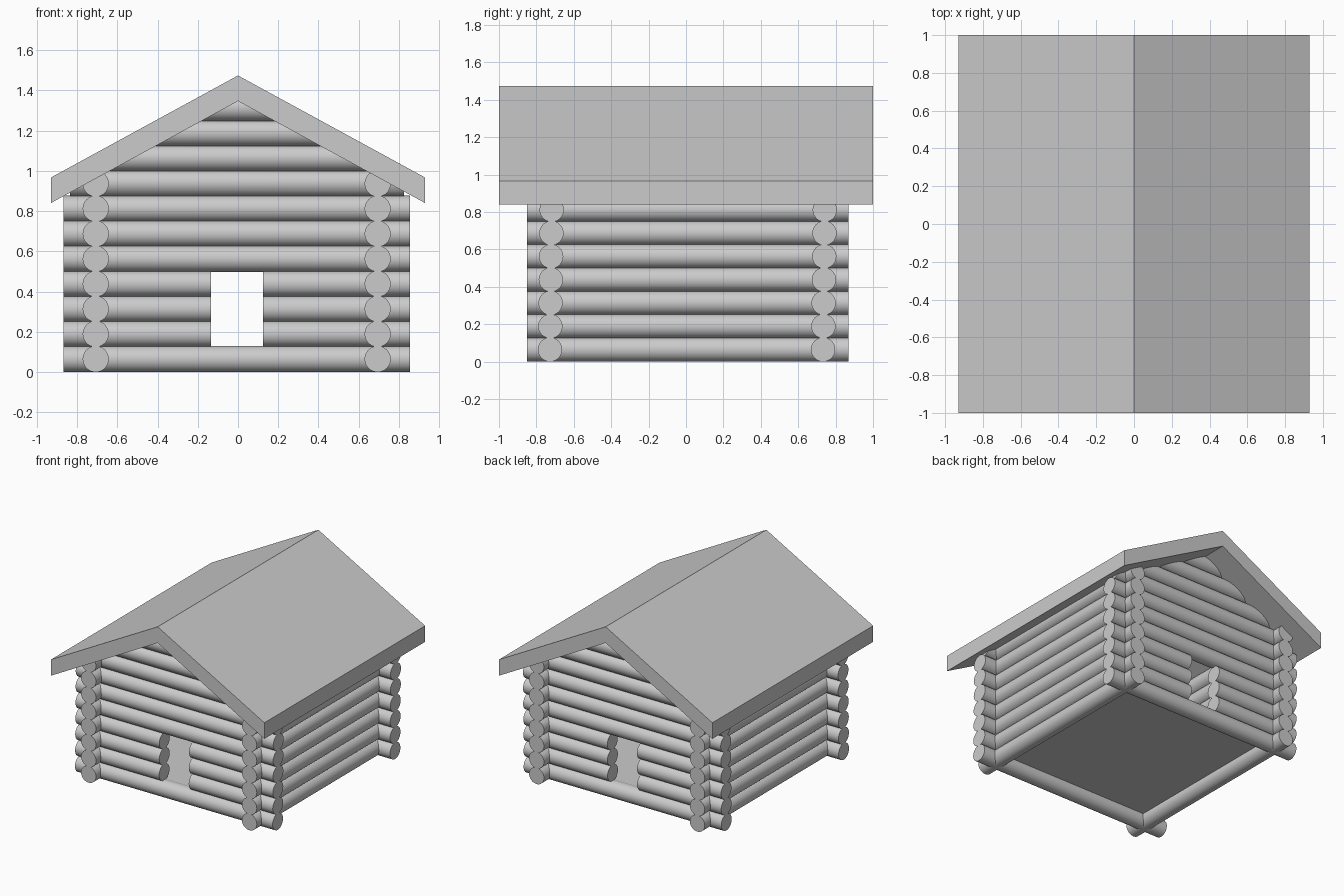
import bpy, bmesh, math
from mathutils import Vector, Matrix

if "Cube" in bpy.data.objects:
    bpy.data.objects.remove(bpy.data.objects["Cube"])

R, STEP = 0.065, 0.1245           # log radius and row spacing
APEX, EAVE, HALF, THICK = 1.347, 0.84, 0.93, 0.127
SLOPE = (APEX - EAVE) / HALF


def make_object(name, bm, smooth=False):
    bmesh.ops.recalc_face_normals(bm, faces=bm.faces)
    me = bpy.data.meshes.new(name)
    bm.to_mesh(me)
    bm.free()
    ob = bpy.data.objects.new(name, me)
    bpy.context.collection.objects.link(ob)
    if smooth:
        bpy.ops.object.select_all(action='DESELECT')
        ob.select_set(True)
        bpy.context.view_layer.objects.active = ob
        bpy.ops.object.shade_smooth_by_angle(angle=math.radians(35))
    return ob


def log(name, axis, a, b, other, z):
    """Log running from a to b on the given axis, trimmed under the roof."""
    bm = bmesh.new()
    if axis == 'X':
        m = Matrix.Translation(((a + b) / 2, other, z)) @ Matrix.Rotation(math.pi / 2, 4, 'Y')
    else:
        m = Matrix.Translation((other, (a + b) / 2, z)) @ Matrix.Rotation(math.pi / 2, 4, 'X')
    bmesh.ops.create_cone(bm, cap_ends=True, segments=32, radius1=R, radius2=R,
                          depth=b - a, matrix=m)
    for s in (-1, 1):
        cut = bmesh.ops.bisect_plane(bm, geom=bm.verts[:] + bm.edges[:] + bm.faces[:],
                                     plane_co=Vector((0, 0, APEX + 0.005)),
                                     plane_no=Vector((s * SLOPE, 0, 1)), clear_outer=True)
        edges = [e for e in cut['geom_cut'] if isinstance(e, bmesh.types.BMEdge)]
        if edges:
            bmesh.ops.holes_fill(bm, edges=edges)
    make_object(name, bm, smooth=True)


# Front and back walls, with doorways and gable rows
for wall, y in (("front", -0.727), ("back", 0.733)):
    for i in range(11):
        z, yy = R + STEP * i, y + 0.0015 * i
        spans = [(-0.866, 0.856)]
        if 1 <= i <= 3:
            spans = [(-0.866, -0.134), (0.124, 0.856)]
        elif i == 7:
            spans = [(-0.835, 0.825)]
        for a, b in spans:
            log(wall + "_log", 'X', a, b, yy, z)

# Side walls
for wall, x in (("left", -0.707), ("right", 0.694)):
    for i in range(8):
        log(wall + "_log", 'Y', -0.85, 0.869, x, R + STEP * i)

# Floor
bm = bmesh.new()
bmesh.ops.create_cube(bm, size=1, matrix=Matrix.Translation((-0.006, 0.003, 0.105))
                      @ Matrix.Diagonal((1.4, 1.46, 0.04, 1)))
make_object("floor", bm)

# Roof: chevron profile extruded front to back
bm = bmesh.new()
profile = [(-HALF, EAVE), (0, APEX), (HALF, EAVE),
           (HALF, EAVE + THICK), (0, APEX + THICK), (-HALF, EAVE + THICK)]
face = bm.faces.new([bm.verts.new((x, -1, z)) for x, z in profile])
ext = bmesh.ops.extrude_face_region(bm, geom=[face])
bmesh.ops.translate(bm, vec=(0, 2, 0),
                    verts=[v for v in ext['geom'] if isinstance(v, bmesh.types.BMVert)])
make_object("roof", bm)
